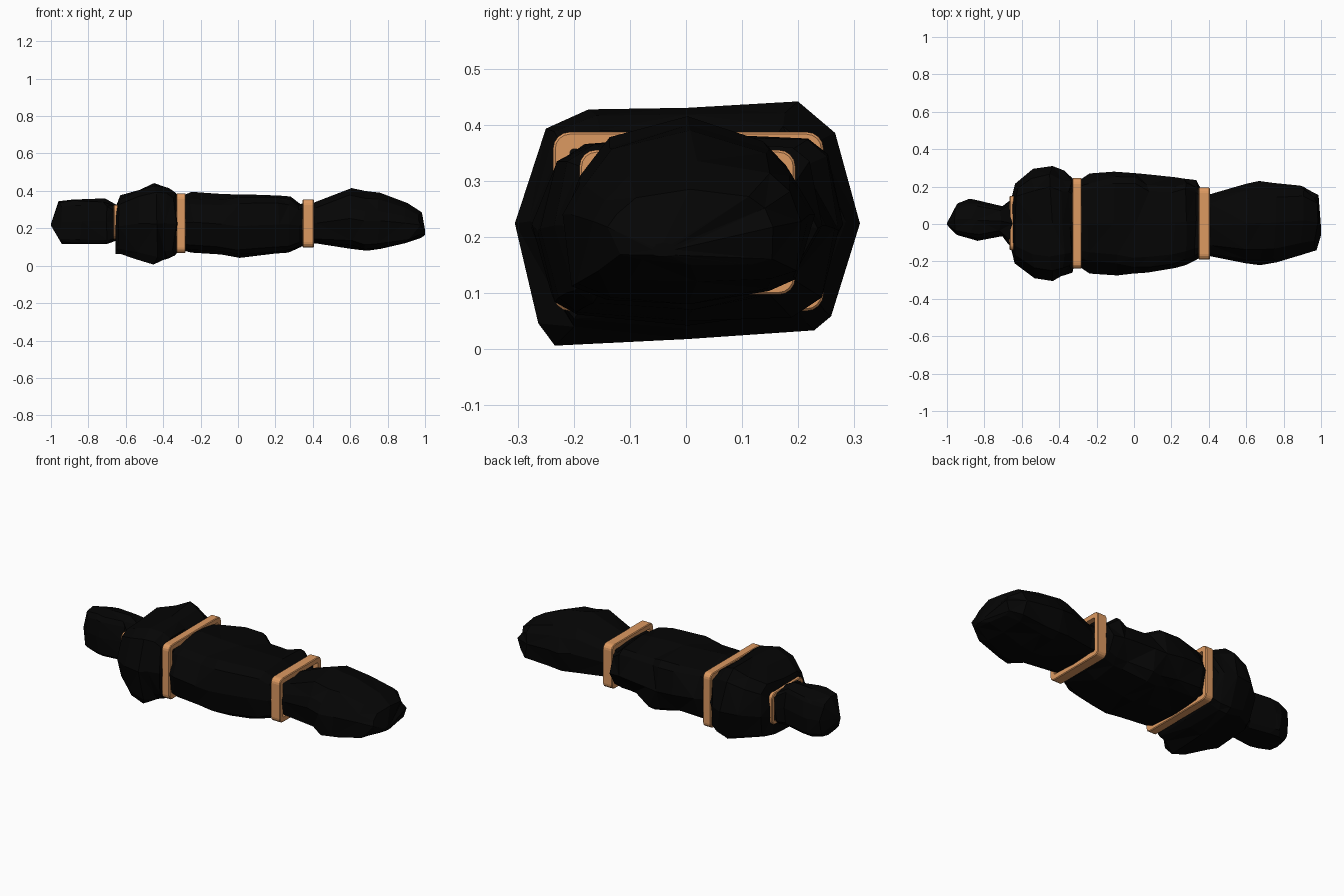
import bpy, bmesh, math, random

random.seed(4)


def material(name, color):
    m = bpy.data.materials.new(name)
    m.diffuse_color = (*color, 1)
    return m


black = material("charred_black", (0.0015, 0.0015, 0.0015))
copper = material("copper", (0.72, 0.32, 0.12))


def make_object(name, bm, mat):
    bmesh.ops.recalc_face_normals(bm, faces=bm.faces)
    me = bpy.data.meshes.new(name)
    bm.to_mesh(me)
    bm.free()
    me.materials.append(mat)
    ob = bpy.data.objects.new(name, me)
    bpy.context.collection.objects.link(ob)
    return ob


def lump(name, profile, rings, jitter=0.012):
    """Faceted lump lofted along x; rings are (x, ymin, ymax, zmin, zmax) and
    optional corner scales (back top, front top, front bottom, back bottom)."""
    bm = bmesh.new()
    loops = []
    for i, (x, y0, y1, z0, z1, *corner) in enumerate(rings):
        cy, cz = (y0 + y1) / 2, (z0 + z1) / 2
        scale = corner or (1, 1, 1, 1)
        loop = []
        for u, v in profile:
            dx = random.uniform(-1, 1) * jitter if 0 < i < len(rings) - 1 else 0
            k = 1.0
            if min(abs(u), abs(v)) > 0.2:
                k = scale[(0 if u > 0 else 1) if v > 0 else (3 if u > 0 else 2)]
                k -= random.uniform(0, 0.03)
            loop.append(bm.verts.new((x + dx, cy + u * k * (y1 - y0) / 2, cz + v * k * (z1 - z0) / 2)))
        loops.append(loop)
    n = len(profile)
    for a, b in zip(loops, loops[1:]):
        for j in range(n):
            k = (j + 1) % n
            bm.faces.new((a[j], a[k], b[k], b[j]))
    bm.faces.new(loops[0])
    bm.faces.new(loops[-1])
    bmesh.ops.triangulate(bm, faces=bm.faces)
    return make_object(name, bm, black)


def band(name, x0, x1, y0, y1, z0, z1, thick=0.03, r=0.03):
    """Rounded rectangular ring around the x axis."""
    bm = bmesh.new()

    def outline(x, t):
        rr = max(r - t, 0.008)
        pts = []
        for c, (sy, sz) in enumerate([(1, 1), (-1, 1), (-1, -1), (1, -1)]):
            cy = (y1 - t - rr) if sy > 0 else (y0 + t + rr)
            cz = (z1 - t - rr) if sz > 0 else (z0 + t + rr)
            for s in range(5):
                a = math.pi / 2 * (c + s / 4)
                pts.append(bm.verts.new((x, cy + rr * math.cos(a), cz + rr * math.sin(a))))
        return pts

    e = 0.004
    loops = [outline(x0, e), outline(x0 + e, 0), outline(x1 - e, 0),
             outline(x1, e), outline(x1, thick), outline(x0, thick)]
    for i, a in enumerate(loops):
        b = loops[(i + 1) % len(loops)]
        for j in range(len(a)):
            k = (j + 1) % len(a)
            bm.faces.new((a[j], a[k], b[k], b[j]))
    return make_object(name, bm, copper)


# Cross-sections
boxy = [(1, 0), (0.88, 0.74), (0.66, 1), (0, 0.92), (-0.6, 0.95), (-0.87, 0.8),
        (-1, 0), (-0.87, -0.8), (-0.79, -1), (0, -0.92), (0.76, -0.88), (0.88, -0.78)]
square = [(1, 0), (0.94, 0.8), (0.8, 0.97), (0, 1), (-0.72, 0.96), (-0.92, 0.75),
          (-1, 0), (-0.94, -0.8), (-0.8, -0.96), (0, -1), (0.7, -0.95), (0.92, -0.75)]
sloped = [(1, 0), (0.9, 0.5), (0.7, 0.8), (0, 1), (-0.66, 0.78), (-0.9, 0.35),
          (-1, 0), (-0.93, -0.8), (-0.65, -0.96), (0, -1), (0.7, -0.94), (0.94, -0.8)]

# Narrow end
lump("narrow_end", square, [
    (-1.0, -0.005, 0.005, 0.215, 0.225),
    (-0.95, -0.06, 0.11, 0.115, 0.345, 0.8, 1, 0.95, 0.95),
    (-0.88, -0.08, 0.135, 0.115, 0.355, 0.84, 1, 1, 1),
    (-0.84, -0.09, 0.13, 0.115, 0.355, 0.88, 0.96, 1, 1),
    (-0.71, -0.065, 0.095, 0.115, 0.36, 0.9, 0.9, 1.04, 1),
    (-0.66, -0.12, 0.125, 0.13, 0.325),
    (-0.63, -0.12, 0.13, 0.14, 0.31)])

# Wide bulge
lump("wide_bulge", boxy, [
    (-0.655, -0.14, 0.14, 0.06, 0.31),
    (-0.63, -0.21, 0.215, 0.05, 0.37, 1.04, 0.94, 0.95, 1),
    (-0.54, -0.29, 0.295, 0.03, 0.42, 0.94, 0.95, 1, 0.96),
    (-0.44, -0.305, 0.31, 0.0, 0.448, 1, 0.96, 1, 0.97),
    (-0.38, -0.28, 0.285, 0.02, 0.435, 0.95, 0.98, 0.93, 1),
    (-0.34, -0.26, 0.265, 0.05, 0.40),
    (-0.32, -0.22, 0.23, 0.085, 0.37),
    (-0.30, -0.21, 0.22, 0.09, 0.36)])

# Middle trunk
lump("middle_trunk", square, [
    (-0.305, -0.22, 0.225, 0.085, 0.37, 0.96, 0.9, 1, 1),
    (-0.245, -0.265, 0.27, 0.07, 0.395, 0.86, 0.8, 0.96, 0.96),
    (-0.10, -0.275, 0.28, 0.06, 0.385, 0.97, 0.86, 0.95, 0.9),
    (0.0, -0.265, 0.272, 0.042, 0.38, 1, 0.97, 0.95, 0.92),
    (0.08, -0.26, 0.265, 0.05, 0.38, 0.84, 0.97, 0.96, 1.02),
    (0.21, -0.235, 0.25, 0.065, 0.375, 0.84, 1, 0.98, 0.84),
    (0.27, -0.22, 0.243, 0.07, 0.37, 0.98, 0.96, 0.98, 0.84),
    (0.335, -0.195, 0.235, 0.10, 0.33, 0.88, 1, 1, 0.9),
    (0.35, -0.175, 0.18, 0.115, 0.335),
    (0.375, -0.165, 0.17, 0.12, 0.33)])

# Long end
lump("long_end", sloped, [
    (0.37, -0.165, 0.17, 0.12, 0.33),
    (0.41, -0.175, 0.16, 0.12, 0.335),
    (0.60, -0.21, 0.215, 0.09, 0.415, 0.93, 1, 0.93, 0.93),
    (0.68, -0.22, 0.23, 0.08, 0.40, 0.93, 0.98, 1, 0.93),
    (0.75, -0.205, 0.22, 0.09, 0.39, 0.93, 1, 1.03, 0.95),
    (0.90, -0.165, 0.205, 0.12, 0.335, 1, 1, 1.04, 1.04),
    (0.975, -0.14, 0.155, 0.15, 0.285, 1.03, 1, 0.92, 1.06),
    (1.0, -0.06, -0.02, 0.165, 0.19)])

# Metal bands
band("small_band", -0.665, -0.64, -0.14, 0.15, 0.14, 0.325, thick=0.02)
band("large_band", -0.33, -0.28, -0.237, 0.245, 0.068, 0.387)
band("front_band", 0.345, 0.405, -0.19, 0.195, 0.097, 0.355)
